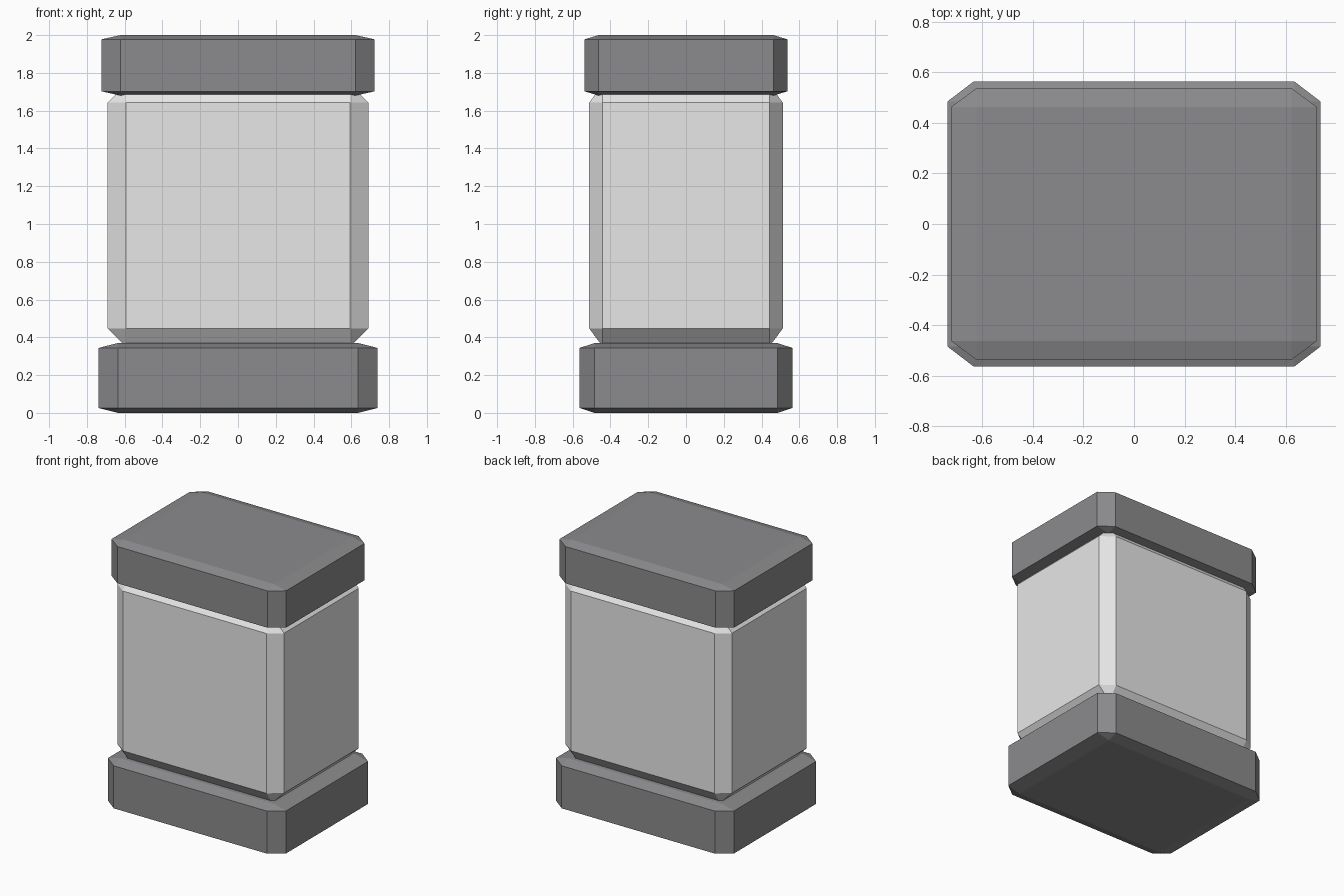
import bpy

# Remove the default cube
cube = bpy.data.objects.get("Cube")
if cube:
    bpy.data.objects.remove(cube, do_unlink=True)


def make_material(name, colour):
    mat = bpy.data.materials.new(name)
    mat.use_nodes = True
    mat.diffuse_color = colour
    mat.node_tree.nodes["Principled BSDF"].inputs["Base Color"].default_value = colour
    return mat


def chamfered_block(name, width, depth, bottom, top, mat):
    """Unit cube, chamfered before it is stretched, so the chamfer scales with each side."""
    bpy.ops.mesh.primitive_cube_add(size=1, location=(0, 0, (bottom + top) / 2))
    block = bpy.context.object
    block.name = name
    block.scale = (width, depth, top - bottom)
    bevel = block.modifiers.new("chamfer", 'BEVEL')
    bevel.width = 0.07
    bevel.segments = 1
    bevel.limit_method = 'NONE'
    block.data.materials.append(mat)
    return block


dark_grey = make_material("dark grey", (0.26, 0.26, 0.27, 1))
light_grey = make_material("light grey", (0.8, 0.8, 0.8, 1))

# Foot, main body sunk into both ends, and cap
chamfered_block("base", 1.475, 1.125, 0.0, 0.37, dark_grey)
chamfered_block("body", 1.38, 1.025, 0.35, 1.74, light_grey)
chamfered_block("cap", 1.445, 1.075, 1.68, 2.0, dark_grey)
